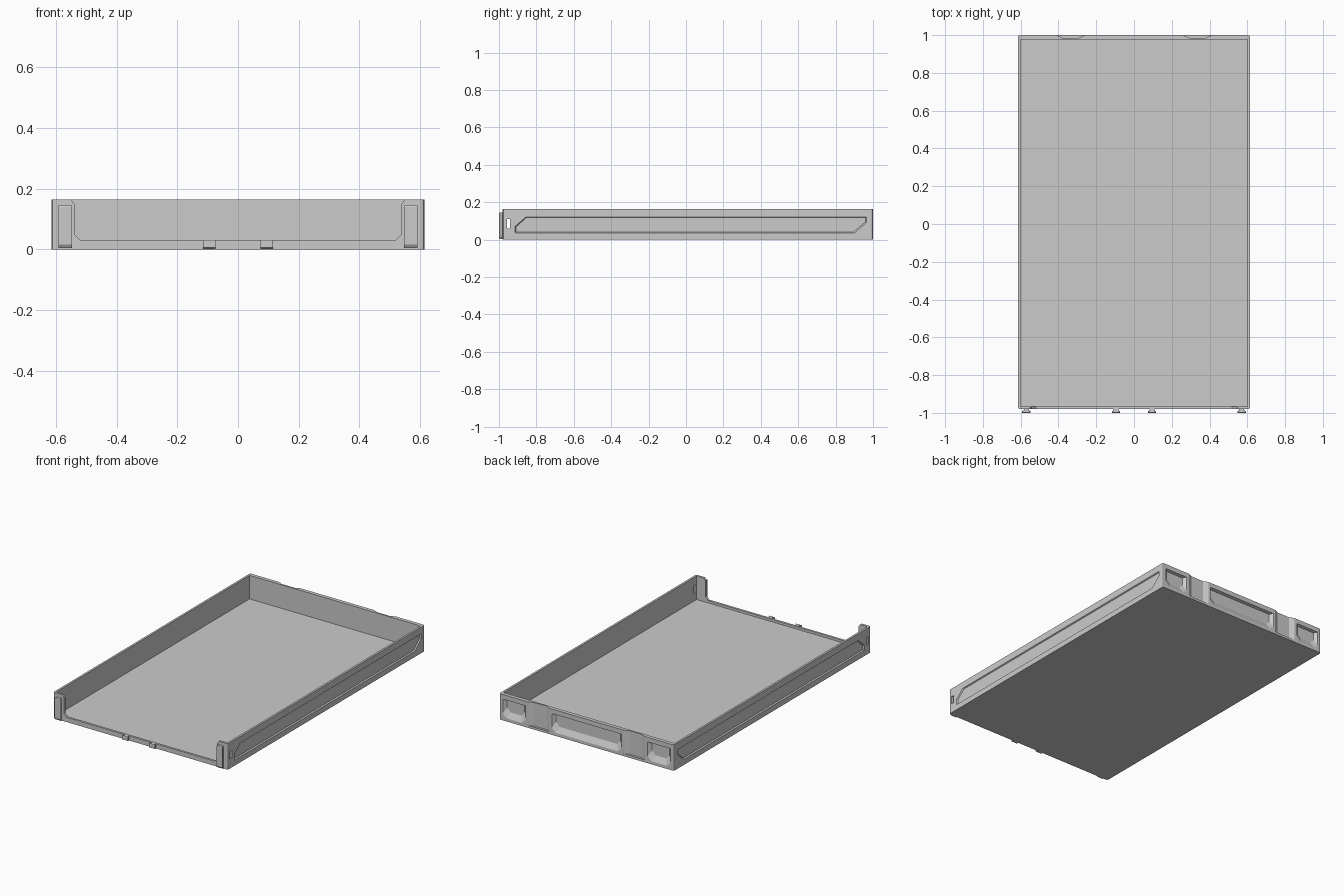
import bpy, bmesh

if "Cube" in bpy.data.objects:
    bpy.data.objects.remove(bpy.data.objects["Cube"])


def loft(name, loops):
    """Solid from matching rings of points, capped at both ends."""
    bm = bmesh.new()
    rings = [[bm.verts.new(p) for p in ring] for ring in loops]
    n = len(rings[0])
    bm.faces.new(rings[0])
    bm.faces.new(rings[-1])
    for a, b in zip(rings, rings[1:]):
        for i in range(n):
            j = (i + 1) % n
            bm.faces.new((a[i], a[j], b[j], b[i]))
    bmesh.ops.recalc_face_normals(bm, faces=bm.faces)
    me = bpy.data.meshes.new(name)
    bm.to_mesh(me)
    bm.free()
    ob = bpy.data.objects.new(name, me)
    bpy.context.collection.objects.link(ob)
    return ob


def box(name, x0, x1, y0, y1, z0, z1):
    return loft(name, [[(x0, y0, z), (x1, y0, z), (x1, y1, z), (x0, y1, z)] for z in (z0, z1)])


def cut(target, cutter):
    cutter.hide_render = True
    mod = target.modifiers.new("cut", 'BOOLEAN')
    mod.operation, mod.solver, mod.object = 'DIFFERENCE', 'EXACT', cutter
    bpy.context.view_layer.objects.active = target
    bpy.ops.object.modifier_apply(modifier=mod.name)
    bpy.data.objects.remove(cutter)


W, Y0, Y1, H = 0.615, -0.98, 1.0, 0.165

# Tray body with eased vertical corners
c = 0.01
outline = []
for cx, cy, order in ((-W, Y0, 0), (W, Y0, 1), (W, Y1, 0), (-W, Y1, 1)):
    sx, sy = (-1 if cx > 0 else 1), (-1 if cy > 0 else 1)
    along_y, along_x = (cx, cy + sy * c), (cx + sx * c, cy)
    mid = (cx + sx * c * 0.3, cy + sy * c * 0.3)
    outline += [along_x, mid, along_y] if order else [along_y, mid, along_x]
tray = loft("tray_body", [[(x, y, z) for x, y in outline] for z in (0, H)])
cut(tray, box("cavity", -0.602, 0.602, -0.966, 0.976, 0.015, 0.3))

# Front opening with chamfered lower corners and flared top
half = [(0.52, 0.03), (0.54, 0.05), (0.54, 0.15), (0.552, 0.166), (0.552, 0.2)]
profile = half + [(-x, z) for x, z in reversed(half)]
cut(tray, loft("front_opening", [[(x, y, z) for x, z in profile] for y in (-1.1, -0.95)]))

# Long recessed panels and latch slots on both sides
panel = [(-0.915, 0.035), (0.9, 0.035), (0.965, 0.092), (0.965, 0.122), (-0.855, 0.122), (-0.915, 0.07)]
inner = [(-0.909, 0.041), (0.897, 0.041), (0.959, 0.095), (0.959, 0.118), (-0.853, 0.118), (-0.909, 0.068)]
for s in (-1, 1):
    cut(tray, loft("side_recess", [[(s * 0.63, y, z) for y, z in panel],
                                   [(s * W, y, z) for y, z in panel],
                                   [(s * 0.608, y, z) for y, z in inner]]))
cut(tray, box("latch_slot", -0.7, 0.7, -0.958, -0.94, 0.06, 0.11))


# Pockets in the back wall with sloping lower edges
def pocket(x0, x1):
    def ring(y, dx, zb, zt, ch):
        a, b = x0 + dx, x1 - dx
        pts = [(a + ch, zb), (b - ch, zb), (b, zb + ch), (b, zt), (a, zt), (a, zb + ch)]
        return [(x, y, z) for x, z in pts]
    cut(tray, loft("back_pocket", [ring(1.03, 0, 0.02, 0.135, 0.025),
                                   ring(1.0, 0, 0.02, 0.135, 0.025),
                                   ring(0.982, 0.018, 0.055, 0.13, 0.025)]))


for x0, x1 in ((-0.59, -0.43), (-0.245, 0.245), (0.43, 0.59)):
    pocket(x0, x1)

# Upright grooves in the back wall
for s in (-1, 1):
    plan = [(0.26, 1.03), (0.26, 1.0), (0.29, 0.986), (0.38, 0.986), (0.41, 1.0), (0.41, 1.03)]
    cut(tray, loft("back_groove", [[(s * x, y, z) for x, y in plan] for z in (0.015, 0.2)]))


# Dovetail clips on the front, narrow at the wall and wide outside
def clip(name, x, half_w, z0, z1, taper):
    def ring(z, y_out):
        n = half_w * 0.6
        return [(x - n, -0.975, z), (x + n, -0.975, z), (x + n, -0.986, z),
                (x + half_w, y_out, z), (x - half_w, y_out, z), (x - n, -0.986, z)]
    loft(name, [ring(z0, -0.992), ring(z0 + taper, -1.0), ring(z1 - 0.004, -1.0), ring(z1, -0.998)])


for s, side in ((-1, "left"), (1, "right")):
    clip("corner_clip_" + side, s * 0.57, 0.022, 0.004, 0.144, 0.012)
    clip("lower_clip_" + side, s * 0.095, 0.021, 0.003, 0.031, 0.003)
